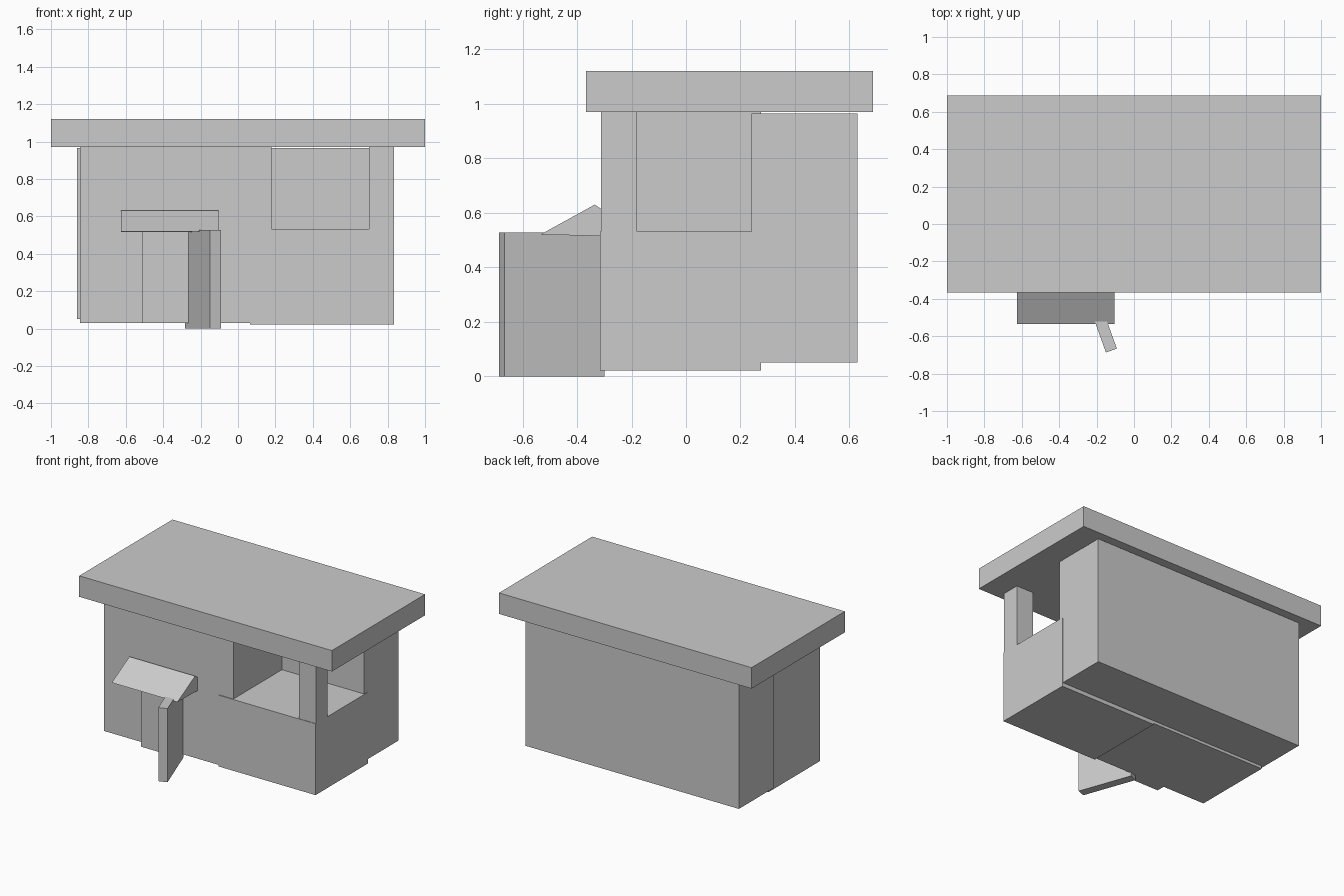
import bpy
from math import atan2, cos, sin

if "Cube" in bpy.data.objects:
    bpy.data.objects.remove(bpy.data.objects["Cube"])


def prism(name, outline, lo, hi, axis="z"):
    """Extrude a 2D outline along z (outline is x,y) or x (outline is y,z)."""
    def point(p, h):
        return (p[0], p[1], h) if axis == "z" else (h, p[0], p[1])
    n = len(outline)
    verts = [point(p, lo) for p in outline] + [point(p, hi) for p in outline]
    faces = [tuple(reversed(range(n))), tuple(range(n, 2 * n))]
    faces += [(i, (i + 1) % n, (i + 1) % n + n, i + n) for i in range(n)]
    mesh = bpy.data.meshes.new(name)
    mesh.from_pydata(verts, [], faces)
    obj = bpy.data.objects.new(name, mesh)
    bpy.context.collection.objects.link(obj)
    return obj


def box(name, x0, x1, y0, y1, z0, z1):
    return prism(name, [(x0, y0), (x1, y0), (x1, y1), (x0, y1)], z0, z1)


# Roof slab
box("roof", -1, 1, -0.367, 0.687, 0.97, 1.12)

# Main volumes
box("rear_block", -0.86, 0.83, 0.24, 0.63, 0.05, 0.965)
box("front_left_block", -0.845, 0.18, -0.31, 0.275, 0.03, 0.97)

# Low wall under the corner opening, and its post
box("counter_wall", 0.065, 0.835, -0.316, 0.275, 0.022, 0.532)
box("corner_post", 0.70, 0.835, -0.312, -0.18, 0.53, 0.97)

# Raised door surround on the front
box("door_surround", -0.51, -0.245, -0.37, -0.30, 0.03, 0.525)

# Open door, swung outwards: outline follows its hinge-to-tip direction
tip, length, thick = (-0.15, -0.687), 0.39, 0.062
angle = atan2(0.38, -0.137)
dx, dy = cos(angle), sin(angle)
a = tip
b = (a[0] + thick * dy, a[1] - thick * dx)
c = (b[0] + length * dx, b[1] + length * dy)
d = (a[0] + length * dx, a[1] + length * dy)
prism("open_door", [a, b, c, d], 0, 0.527)

# Sloping awning over the door
prism("awning", [(-0.535, 0.52), (-0.30, 0.515), (-0.30, 0.607), (-0.335, 0.63)],
      -0.625, -0.105, "x")
